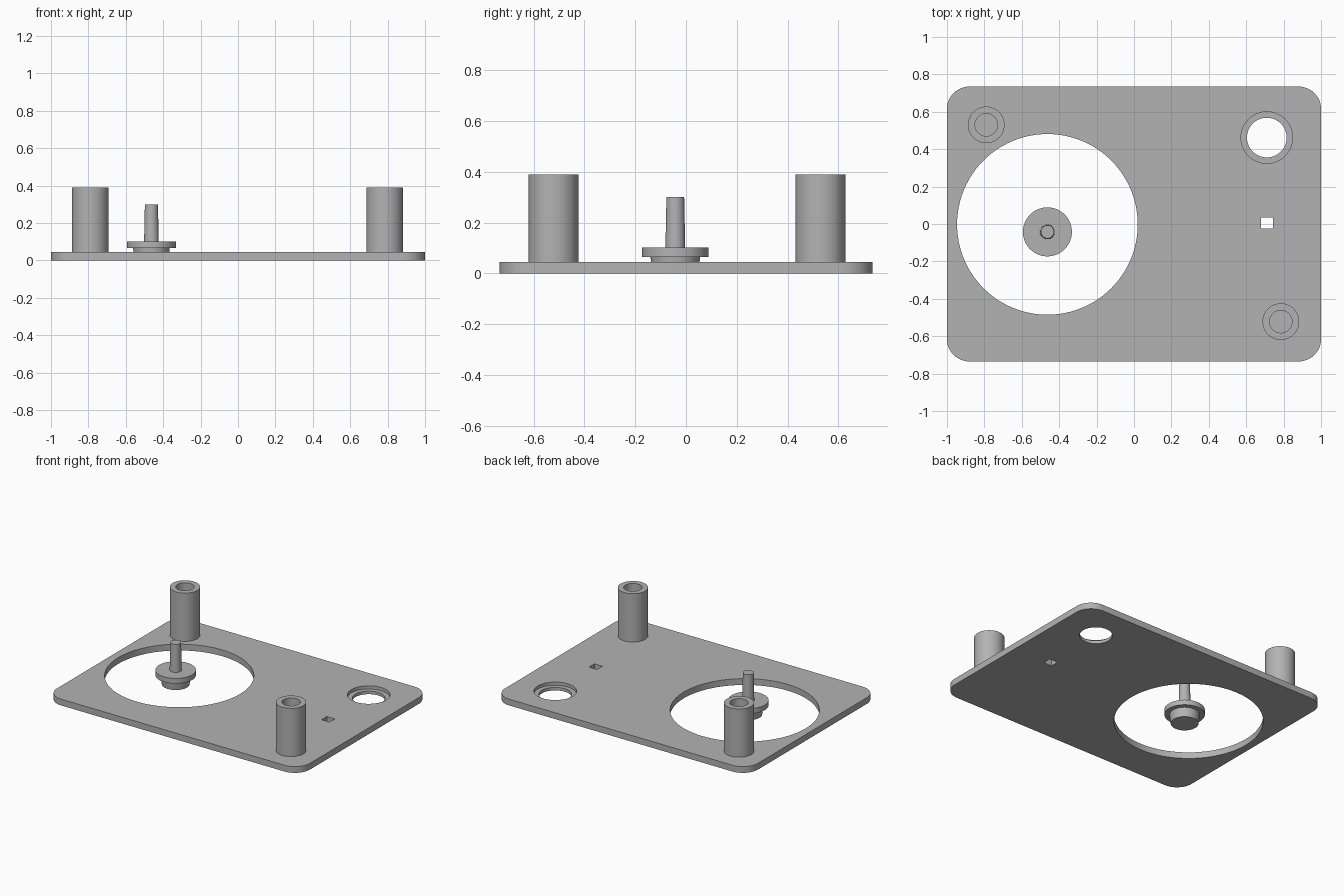
import bpy
import bmesh
import math

if "Cube" in bpy.data.objects:
    bpy.data.objects.remove(bpy.data.objects["Cube"], do_unlink=True)

PLATE_TOP = 0.045

grey = bpy.data.materials.new("plain grey")
grey.use_nodes = True
GREY = (0.45, 0.45, 0.45, 1)
grey.diffuse_color = GREY
grey.node_tree.nodes["Principled BSDF"].inputs["Base Color"].default_value = GREY


def finish(obj):
    bpy.ops.object.select_all(action="DESELECT")
    obj.select_set(True)
    bpy.context.view_layer.objects.active = obj
    bpy.ops.object.shade_smooth_by_angle(angle=math.radians(30))


def make_object(name, bm):
    bmesh.ops.recalc_face_normals(bm, faces=bm.faces)
    mesh = bpy.data.meshes.new(name)
    bm.to_mesh(mesh)
    bm.free()
    mesh.materials.append(grey)
    obj = bpy.data.objects.new(name, mesh)
    bpy.context.collection.objects.link(obj)
    return obj


def lathe(name, x, y, profile, steps=64):
    """Turn (radius, height) points, running from axis to axis, about z."""
    bm = bmesh.new()
    verts = [bm.verts.new((r, 0, z)) for r, z in profile]
    edges = [bm.edges.new(pair) for pair in zip(verts, verts[1:])]
    bmesh.ops.spin(bm, geom=verts + edges, cent=(0, 0, 0), axis=(0, 0, 1),
                   angle=math.tau, steps=steps)
    bmesh.ops.remove_doubles(bm, verts=bm.verts, dist=1e-5)
    obj = make_object(name, bm)
    obj.location = (x, y, 0)
    return obj


def box(name, center, size):
    bm = bmesh.new()
    bmesh.ops.create_cube(bm, size=1)
    bmesh.ops.scale(bm, vec=size, verts=bm.verts)
    obj = make_object(name, bm)
    obj.location = center
    return obj


def cylinder(name, x, y, radius, low, high, steps=64):
    return lathe(name, x, y, [(0, low), (radius, low), (radius, high), (0, high)], steps)


def cut(target, cutter):
    cutter.hide_render = True
    mod = target.modifiers.new("cut", "BOOLEAN")
    mod.operation = "DIFFERENCE"
    mod.solver = "EXACT"
    mod.object = cutter
    bpy.context.view_layer.objects.active = target
    bpy.ops.object.modifier_apply(modifier=mod.name)
    bpy.data.objects.remove(cutter, do_unlink=True)


# Base plate with rounded corners
bm = bmesh.new()
bmesh.ops.create_cube(bm, size=1)
bmesh.ops.scale(bm, vec=(2, 1.47, PLATE_TOP), verts=bm.verts)
bmesh.ops.translate(bm, vec=(0, 0, PLATE_TOP / 2), verts=bm.verts)
uprights = [e for e in bm.edges if abs(e.verts[0].co.z - e.verts[1].co.z) > 0.01]
bmesh.ops.bevel(bm, geom=uprights, offset=0.12, segments=12, profile=0.5, affect="EDGES")
plate = make_object("base_plate", bm)

# Large opening, stepped round hole and small square hole
cut(plate, cylinder("large_cutter", -0.463, -0.002, 0.483, -0.1, 0.2, 96))
cut(plate, cylinder("recess_cutter", 0.71, 0.462, 0.138, 0.022, 0.2))
cut(plate, cylinder("through_cutter", 0.71, 0.462, 0.106, -0.1, 0.1))
cut(plate, box("square_cutter", (0.71, 0.005, 0), (0.064, 0.06, 0.4)))
finish(plate)

# Two hollow posts on opposite corners
for name, x, y in (("back_right_post", -0.79, 0.53), ("front_left_post", 0.785, -0.522)):
    finish(lathe(name, x, y, [(0, 0.04), (0.098, 0.04), (0.098, 0.39),
                              (0.06, 0.39), (0.06, 0.05), (0, 0.05)]))

# Flanged spindle standing in the large opening
finish(lathe("spindle", -0.463, -0.042, [
    (0, 0), (0.09, 0), (0.098, 0.065), (0.131, 0.065), (0.131, 0.102),
    (0.039, 0.102), (0.035, 0.3), (0, 0.3)]))
